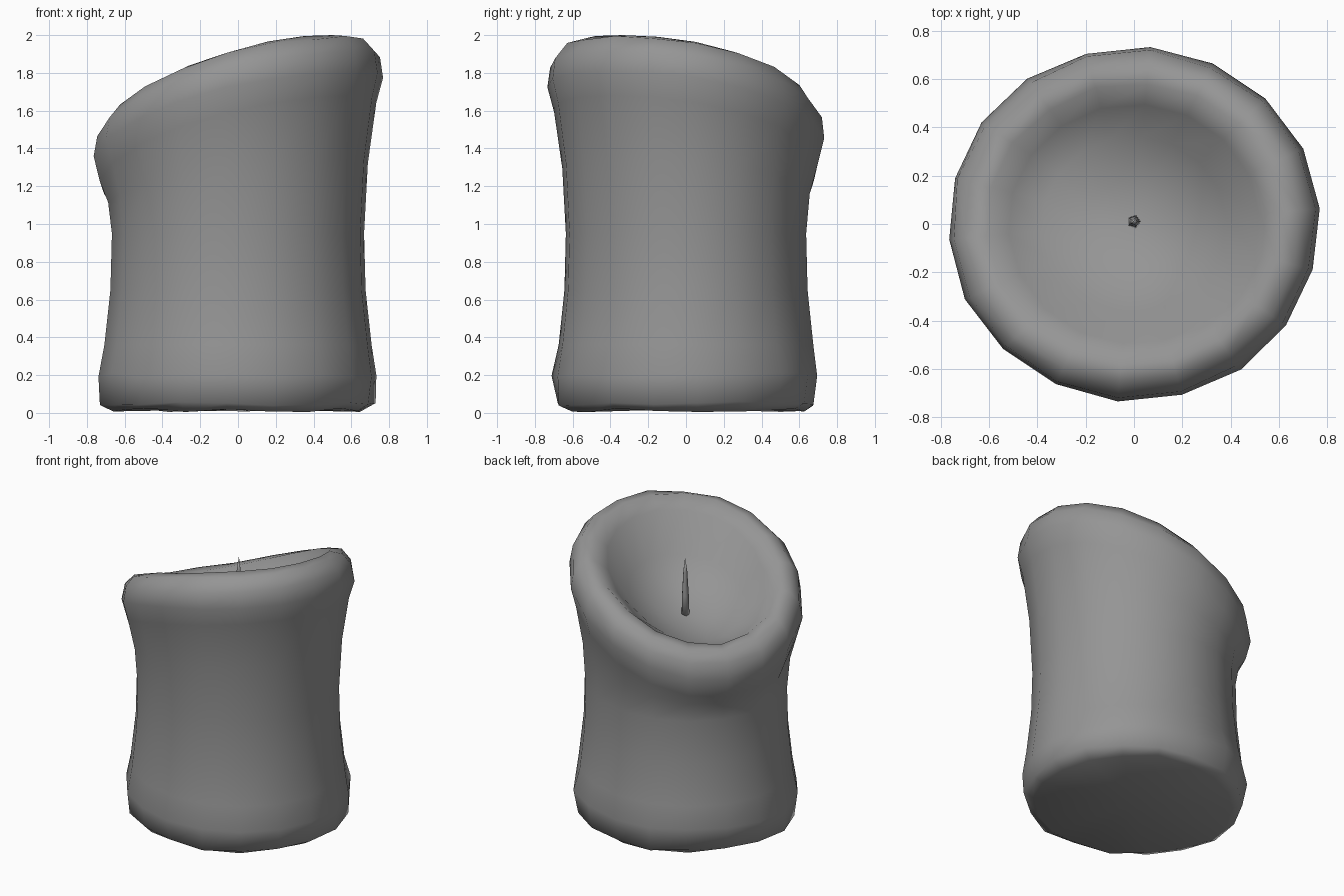
import bpy, bmesh, random
from math import cos, sin, pi, radians

cube = bpy.data.objects.get("Cube")
if cube:
    bpy.data.objects.remove(cube)

random.seed(4)
SIDES = 18
SQUASH = 0.953  # the candle is slightly narrower front to back


def make_material(name, value):
    mat = bpy.data.materials.new(name)
    mat.use_nodes = True
    color = (value, value, value, 1)
    mat.diffuse_color = color
    mat.node_tree.nodes["Principled BSDF"].inputs["Base Color"].default_value = color
    return mat


def loft(name, rings, mat, start, end):
    """Skin rings of points, closing each end with a fan to a point."""
    bm = bmesh.new()
    loops = [[bm.verts.new(p) for p in ring] for ring in rings]
    n = len(loops[0])
    for low, high in zip(loops, loops[1:]):
        for i in range(n):
            j = (i + 1) % n
            bm.faces.new((low[i], low[j], high[j], high[i]))
    for loop, tip in ((loops[0], start), (loops[-1], end)):
        v = bm.verts.new(tip)
        for i in range(n):
            bm.faces.new((loop[i], loop[(i + 1) % n], v))
    bmesh.ops.recalc_face_normals(bm, faces=bm.faces)
    for f in bm.faces:
        f.smooth = True
    mesh = bpy.data.meshes.new(name)
    bm.to_mesh(mesh)
    bm.free()
    mesh.materials.append(mat)
    obj = bpy.data.objects.new(name, mesh)
    bpy.context.collection.objects.link(obj)
    return obj


def rim_height(a):
    """Slanted rim, highest at the front towards +x, lowest opposite."""
    t = a + radians(35)
    return 1.76 + 0.27 * cos(t) - 0.03 * cos(2 * t)


# Each row: radius, base height, share of the rim height, random wobble
PROFILE = [
    (0.655, 0.015, 0, 0.012),  # underside edge
    (0.72, 0.05, 0, 0.014),
    (0.743, 0.2, 0, 0.012),    # swollen foot
    (0.71, 0.36, 0, 0),
    (0.678, 0.65, 0, 0),
    (0.67, 0.95, 0, 0),        # waist
    (0.69, 0.34, 0.5, 0),
    (0.735, -0.32, 1, 0),
    (0.768, -0.19, 1, 0.005),  # bulging lip
    (0.752, -0.08, 1, 0.006),
    (0.69, -0.01, 1, 0.008),
    (0.61, 0.0, 1, 0.006),     # crest
    (0.52, -0.07, 1, 0),
    (0.38, 0.59, 0.54, 0),     # melted hollow
    (0.20, 1.0, 0.26, 0),
]


def candle_ring(radius, base, share, wobble):
    ring = []
    for i in range(SIDES):
        a = 2 * pi * (i + 0.25) / SIDES
        r = radius + random.uniform(-wobble, wobble)
        z = base + share * rim_height(a) + random.uniform(-wobble, wobble)
        ring.append((r * cos(a), r * sin(a) * SQUASH, min(max(z, 0), 2)))
    return ring


wax = make_material("grey wax", 0.3)

loft("candle_body", [candle_ring(*row) for row in PROFILE], wax,
     start=(0, 0, 0.02), end=(0, 0, 1.42))

# Thin tapering wick
wick_rows = ((0.028, 1.40), (0.024, 1.55), (0.014, 1.72))
loft("wick",
     [[(r * cos(2 * pi * i / 5), 0.01 + r * sin(2 * pi * i / 5), z)
       for i in range(5)] for r, z in wick_rows],
     wax, start=(0, 0.01, 1.39), end=(0, 0.01, 1.82))
